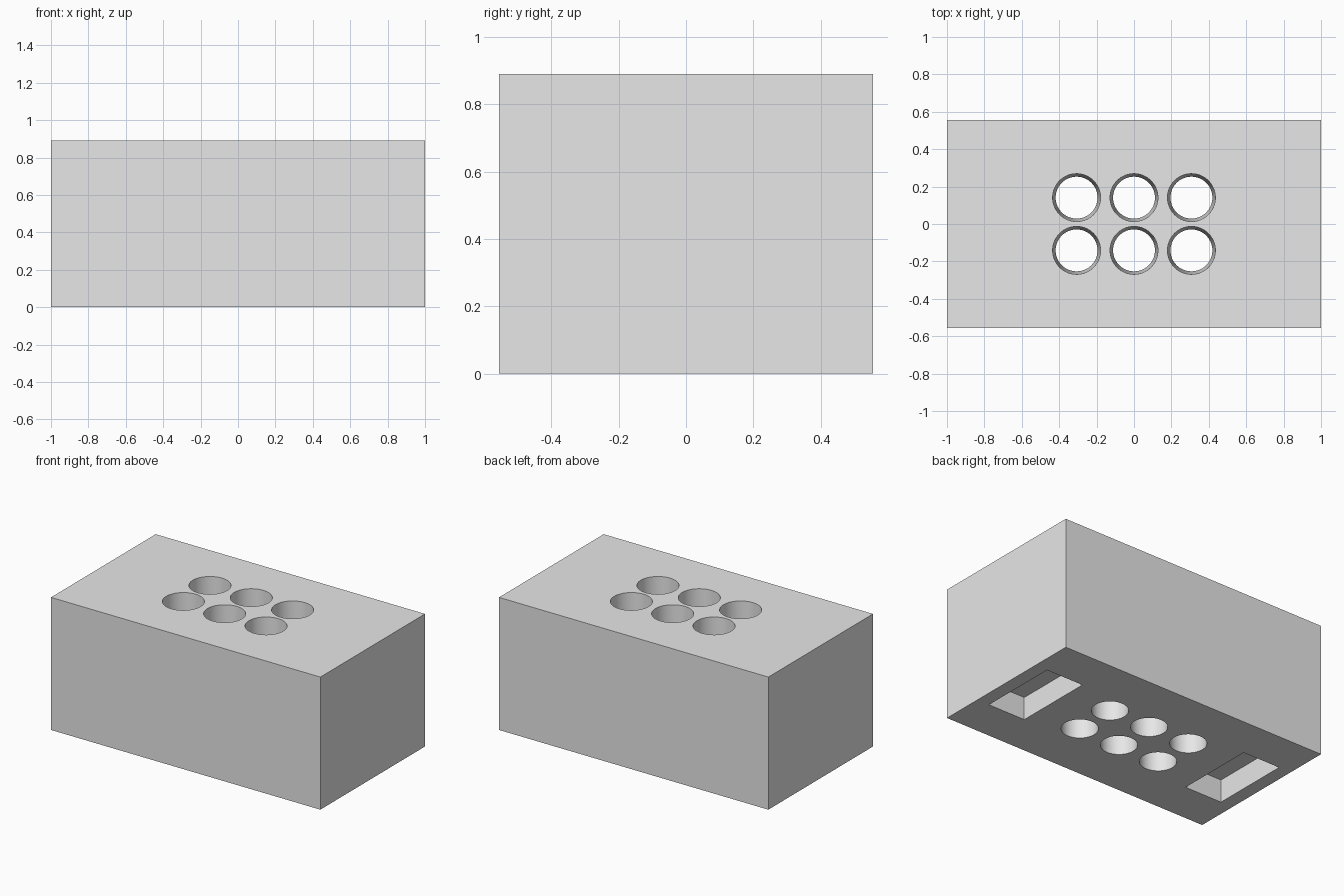
import bpy
import math

LENGTH, DEPTH, HEIGHT = 2.0, 1.11, 0.89

cube = bpy.data.objects.get("Cube")
if cube:
    bpy.data.objects.remove(cube, do_unlink=True)

grey = bpy.data.materials.new("plain_grey")
grey.use_nodes = True
grey.diffuse_color = (0.8, 0.8, 0.8, 1)
grey.node_tree.nodes["Principled BSDF"].inputs["Base Color"].default_value = (0.8, 0.8, 0.8, 1)


def add_box(name, size, location):
    bpy.ops.mesh.primitive_cube_add(size=1, location=location)
    box = bpy.context.object
    box.name = name
    box.scale = size
    bpy.ops.object.transform_apply(location=False, rotation=False, scale=True)
    box.data.materials.append(grey)
    return box


def add_tapered_pin(x, y, bottom_radius=0.112, top_radius=0.128, overshoot=0.1):
    # Extend the taper past both faces so the cut passes cleanly through
    extra = (top_radius - bottom_radius) * overshoot / HEIGHT
    bpy.ops.mesh.primitive_cone_add(
        vertices=64, radius1=bottom_radius - extra, radius2=top_radius + extra,
        depth=HEIGHT + 2 * overshoot, location=(x, y, HEIGHT / 2))
    pin = bpy.context.object
    pin.name = "hole_cutter"
    pin.data.materials.append(grey)
    return pin


# Solid block
block = add_box("block", (LENGTH, DEPTH, HEIGHT), (0, 0, HEIGHT / 2))

# Six tapered through holes
cutters = [add_tapered_pin(x, y) for x in (-0.307, 0, 0.307) for y in (-0.141, 0.141)]

# Two shallow hand grips in the underside
grip_depth = 0.153
for side in (-1, 1):
    cutters.append(add_box("grip_cutter", (0.277, 0.543, 2 * grip_depth), (side * 0.771, 0, 0)))

# Cut the block, then discard the cutters
bpy.ops.object.select_all(action="DESELECT")
block.select_set(True)
bpy.context.view_layer.objects.active = block
for cutter in cutters:
    cutter.hide_render = True
    cut = block.modifiers.new("cut", "BOOLEAN")
    cut.operation = "DIFFERENCE"
    cut.solver = "EXACT"
    cut.object = cutter
    bpy.ops.object.modifier_apply(modifier=cut.name)
    bpy.data.objects.remove(cutter, do_unlink=True)

bpy.ops.object.shade_smooth_by_angle(angle=math.radians(30))
